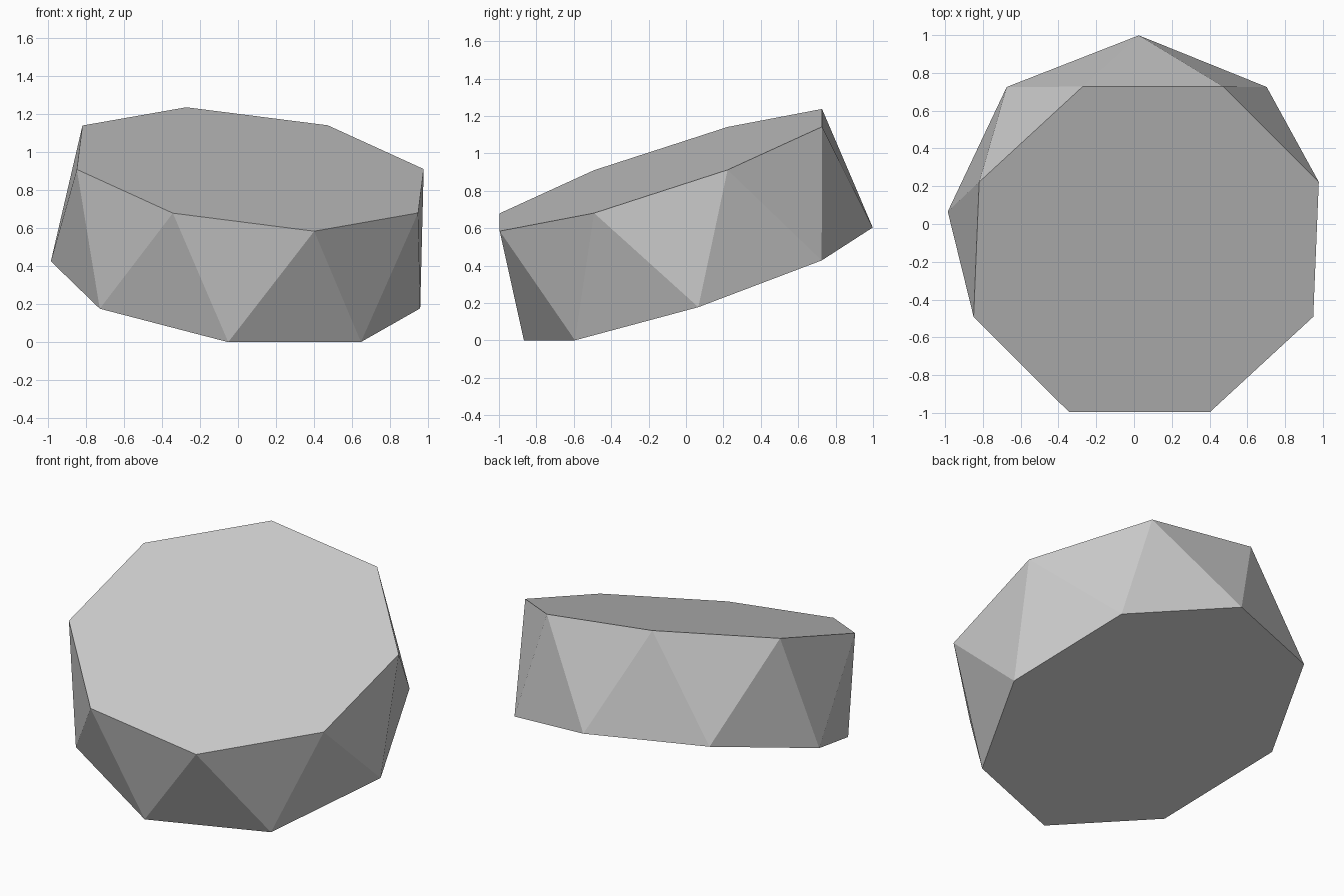
import bpy, bmesh
from math import cos, sin, radians
from mathutils import Vector, Matrix

if "Cube" in bpy.data.objects:
    bpy.data.objects.remove(bpy.data.objects["Cube"])

SIDES, RADIUS, HEIGHT = 8, 0.981, 0.646
STEP = 360 / SIDES

# Tilted frame of the solid: two in-plane axes and the face normal
u = Vector((0.992, 0, -0.1265)).normalized()
n = u.cross(Vector((0.0385, 0.951, 0.308))).normalized()
d = n.cross(u)
frame = Matrix((u, d, n)).transposed().to_4x4()
frame.translation = (-0.013, 0.066, 0.303)

bm = bmesh.new()


def ring(z, offset):
    return [bm.verts.new((RADIUS * cos(radians(STEP * i + offset)),
                          RADIUS * sin(radians(STEP * i + offset)), z))
            for i in range(SIDES)]


# Octagonal ends, the upper one turned by half a step
low = ring(0, 0)
high = ring(HEIGHT, STEP / 2)
bm.faces.new(low[::-1])
bm.faces.new(high)

# Band of alternating triangles
for i in range(SIDES):
    j = (i + 1) % SIDES
    bm.faces.new((low[i], low[j], high[i]))
    bm.faces.new((high[i], low[j], high[j]))

# Tilt, then rest the lowest point on the ground
bm.transform(frame)
drop = min(v.co.z for v in bm.verts)
bmesh.ops.translate(bm, verts=bm.verts, vec=(0, 0, -drop))

mesh = bpy.data.meshes.new("octagonal_antiprism")
bm.to_mesh(mesh)
bm.free()
bpy.context.collection.objects.link(bpy.data.objects.new("octagonal_antiprism", mesh))
